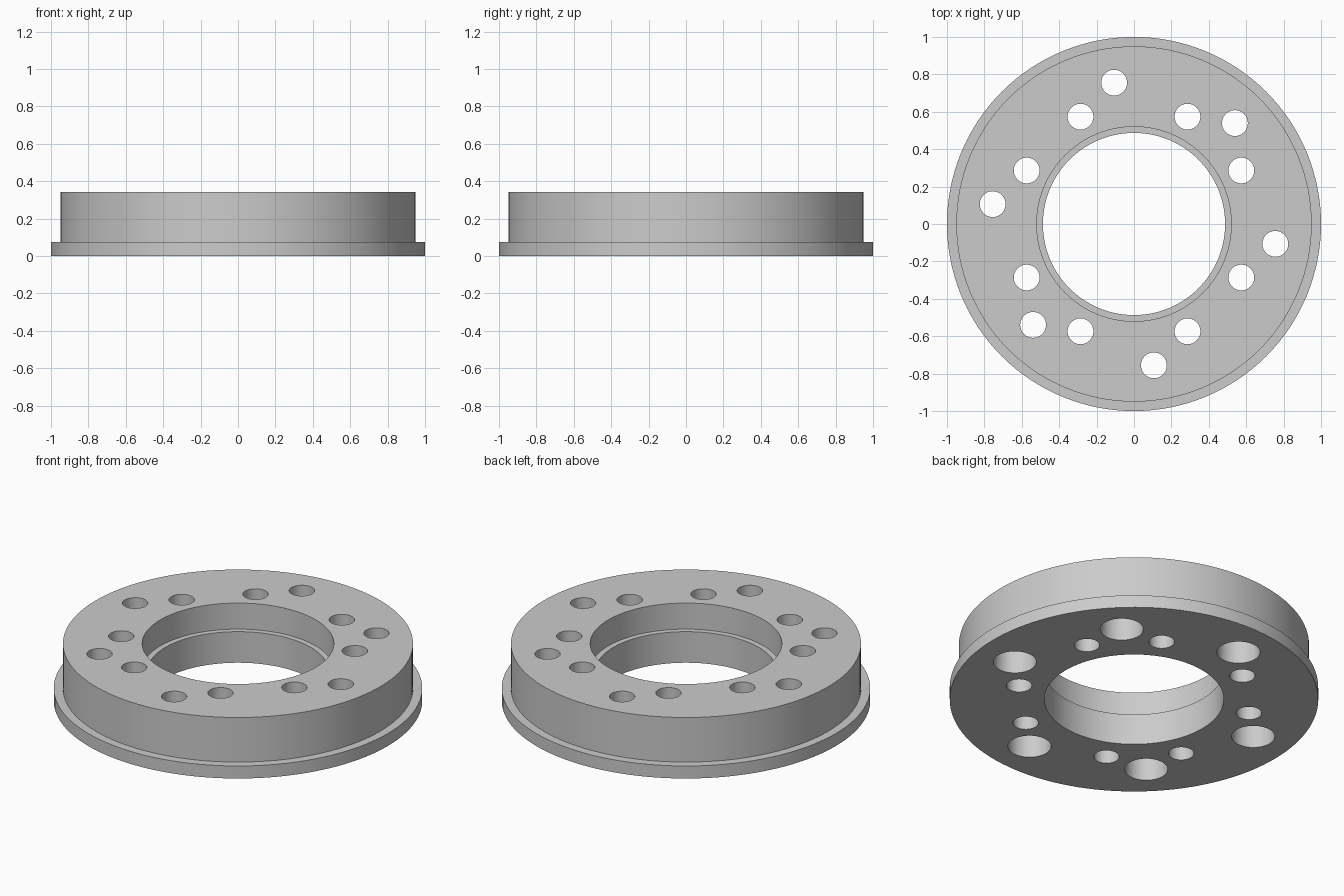
import bpy, bmesh
from math import radians, cos, sin, tau
from mathutils import Matrix, Vector

if "Cube" in bpy.data.objects:
    bpy.data.objects.remove(bpy.data.objects["Cube"])

HEIGHT = 0.342
STEP = 0.186          # height of the bore ledge and the counterbore floor


def lathe(bm, profile, steps, centre=(0, 0)):
    """Revolve a closed (radius, z) profile around a vertical axis."""
    part = bmesh.new()
    verts = [part.verts.new((r, 0, z)) for r, z in profile]
    edges = [part.edges.new((a, b)) for a, b in zip(verts, verts[1:] + verts[:1])
             if a.co.x + b.co.x > 0]
    bmesh.ops.spin(part, geom=verts + edges, cent=(0, 0, 0), axis=(0, 0, 1),
                   angle=tau, steps=steps, use_merge=True)
    bmesh.ops.remove_doubles(part, verts=part.verts, dist=0.0001)
    bmesh.ops.recalc_face_normals(part, faces=part.faces)
    part.transform(Matrix.Translation(Vector((*centre, 0))))
    mesh = bpy.data.meshes.new("part")
    part.to_mesh(mesh)
    part.free()
    bm.from_mesh(mesh)
    bpy.data.meshes.remove(mesh)


def make_object(name, bm):
    mesh = bpy.data.meshes.new(name)
    bm.to_mesh(mesh)
    bm.free()
    obj = bpy.data.objects.new(name, mesh)
    bpy.context.collection.objects.link(obj)
    return obj


# Flanged ring body with a stepped bore
bm = bmesh.new()
lathe(bm, [(0.487, 0), (1, 0), (1, 0.075), (0.95, 0.075), (0.95, HEIGHT),
           (0.52, HEIGHT), (0.52, STEP), (0.487, STEP)], 128)
ring = make_object("flanged_ring", bm)

# Cutters: plain inner holes and outer holes counterbored from below
low, high = -0.1, HEIGHT + 0.1
plain = [(0, low), (0.069, low), (0.069, high), (0, high)]
stepped = [(0, low), (0.117, low), (0.117, STEP), (0.069, STEP), (0.069, high), (0, high)]
bm = bmesh.new()
for half in (0, 180):
    for profile, radius, angles in ((plain, 0.641, (26.5, 63.5, 116.5, 153.5)),
                                    (stepped, 0.763, (45, 98, 172))):
        for angle in angles:
            a = radians(angle + half)
            lathe(bm, profile, 48, (radius * cos(a), radius * sin(a)))
cutter = make_object("hole_cutter", bm)
cutter.hide_render = True

# Drill the holes and keep the finished mesh
mod = ring.modifiers.new("holes", "BOOLEAN")
mod.operation = "DIFFERENCE"
mod.solver = "EXACT"
mod.object = cutter
bpy.ops.object.select_all(action="DESELECT")
bpy.context.view_layer.objects.active = ring
ring.select_set(True)
bpy.ops.object.modifier_apply(modifier=mod.name)
bpy.data.objects.remove(cutter)

# Plain grey finish
grey = bpy.data.materials.new("light_grey")
grey.use_nodes = True
colour = (0.6, 0.6, 0.6, 1)
grey.diffuse_color = colour
grey.node_tree.nodes["Principled BSDF"].inputs["Base Color"].default_value = colour
ring.data.materials.clear()
ring.data.materials.append(grey)
bpy.ops.object.shade_smooth_by_angle(angle=radians(30))
